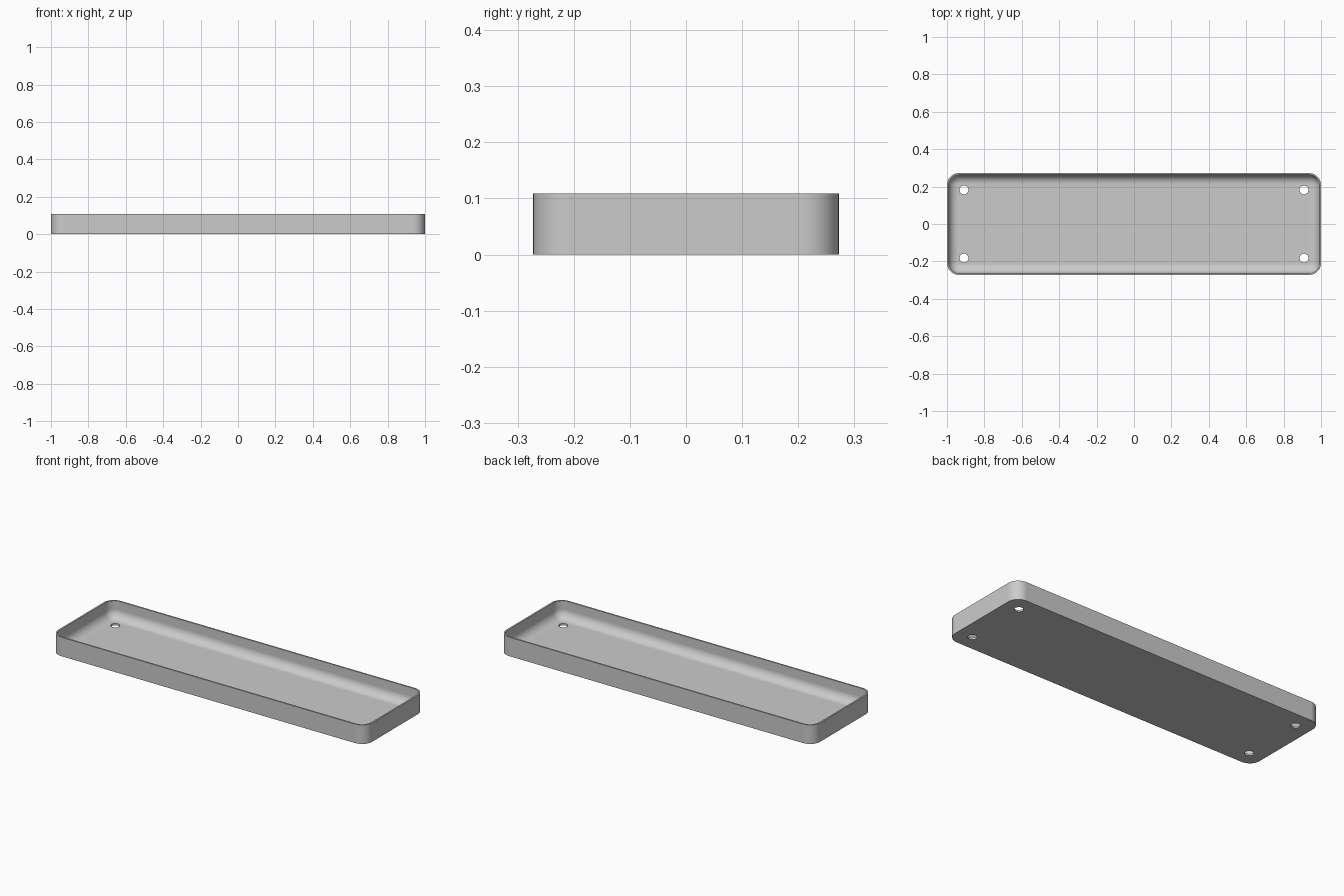
import bpy, bmesh
from math import sin, cos, pi

LENGTH, WIDTH, HEIGHT = 2.0, 0.545, 0.109
CORNER, WALL, FLOOR, FILLET = 0.064, 0.009, 0.01, 0.05
ARC = 12

cube = bpy.data.objects.get("Cube")
if cube:
    bpy.data.objects.remove(cube, do_unlink=True)

grey = bpy.data.materials.new("light grey")
grey.use_nodes = True
grey.diffuse_color = (0.6, 0.6, 0.6, 1)
grey.node_tree.nodes["Principled BSDF"].inputs["Base Color"].default_value = (0.6, 0.6, 0.6, 1)


def ring(bm, inset, z):
    """Rounded rectangle loop, moved inward by inset."""
    r = CORNER - inset
    verts = []
    for i, (sx, sy) in enumerate([(1, 1), (-1, 1), (-1, -1), (1, -1)]):
        for k in range(ARC + 1):
            a = (i + k / ARC) * pi / 2
            verts.append(bm.verts.new((sx * (LENGTH / 2 - CORNER) + r * cos(a),
                                       sy * (WIDTH / 2 - CORNER) + r * sin(a), z)))
    return verts


# Section of the tray: outer wall, rim, inner wall, fillet, floor
section = [(0, 0), (0, HEIGHT), (WALL, HEIGHT)]
for k in range(ARC + 1):
    a = k / ARC * pi / 2
    section.append((WALL + FILLET * (1 - cos(a)), FLOOR + FILLET * (1 - sin(a))))

bm = bmesh.new()
rings = [ring(bm, *p) for p in section]
for low, high in zip(rings, rings[1:]):
    n = len(low)
    for i in range(n):
        j = (i + 1) % n
        bm.faces.new((low[i], low[j], high[j], high[i]))
bm.faces.new(reversed(rings[0]))
bm.faces.new(rings[-1])
mesh = bpy.data.meshes.new("tray")
bm.to_mesh(mesh)
bm.free()
tray = bpy.data.objects.new("tray", mesh)
bpy.context.collection.objects.link(tray)
mesh.materials.append(grey)

# Four screw holes through the floor
bm = bmesh.new()
for x in (-0.909, 0.909):
    for y in (-0.182, 0.182):
        made = bmesh.ops.create_cone(bm, cap_ends=True, segments=32, radius1=0.0235,
                                     radius2=0.0235, depth=0.1)
        bmesh.ops.translate(bm, verts=made["verts"], vec=(x, y, 0))
hole_mesh = bpy.data.meshes.new("hole_cutter")
bm.to_mesh(hole_mesh)
bm.free()
hole_mesh.materials.append(grey)
cutter = bpy.data.objects.new("hole_cutter", hole_mesh)
bpy.context.collection.objects.link(cutter)
cutter.hide_render = True

bpy.ops.object.select_all(action="DESELECT")
tray.select_set(True)
bpy.context.view_layer.objects.active = tray
cut = tray.modifiers.new("holes", "BOOLEAN")
cut.operation, cut.solver, cut.object = "DIFFERENCE", "EXACT", cutter
bpy.ops.object.modifier_apply(modifier=cut.name)
bpy.data.objects.remove(cutter, do_unlink=True)

# Smooth shading with crisp rim and hole edges
bpy.ops.object.shade_smooth_by_angle(angle=pi / 6)
weighted = tray.modifiers.new("even shading", "WEIGHTED_NORMAL")
weighted.keep_sharp = True
